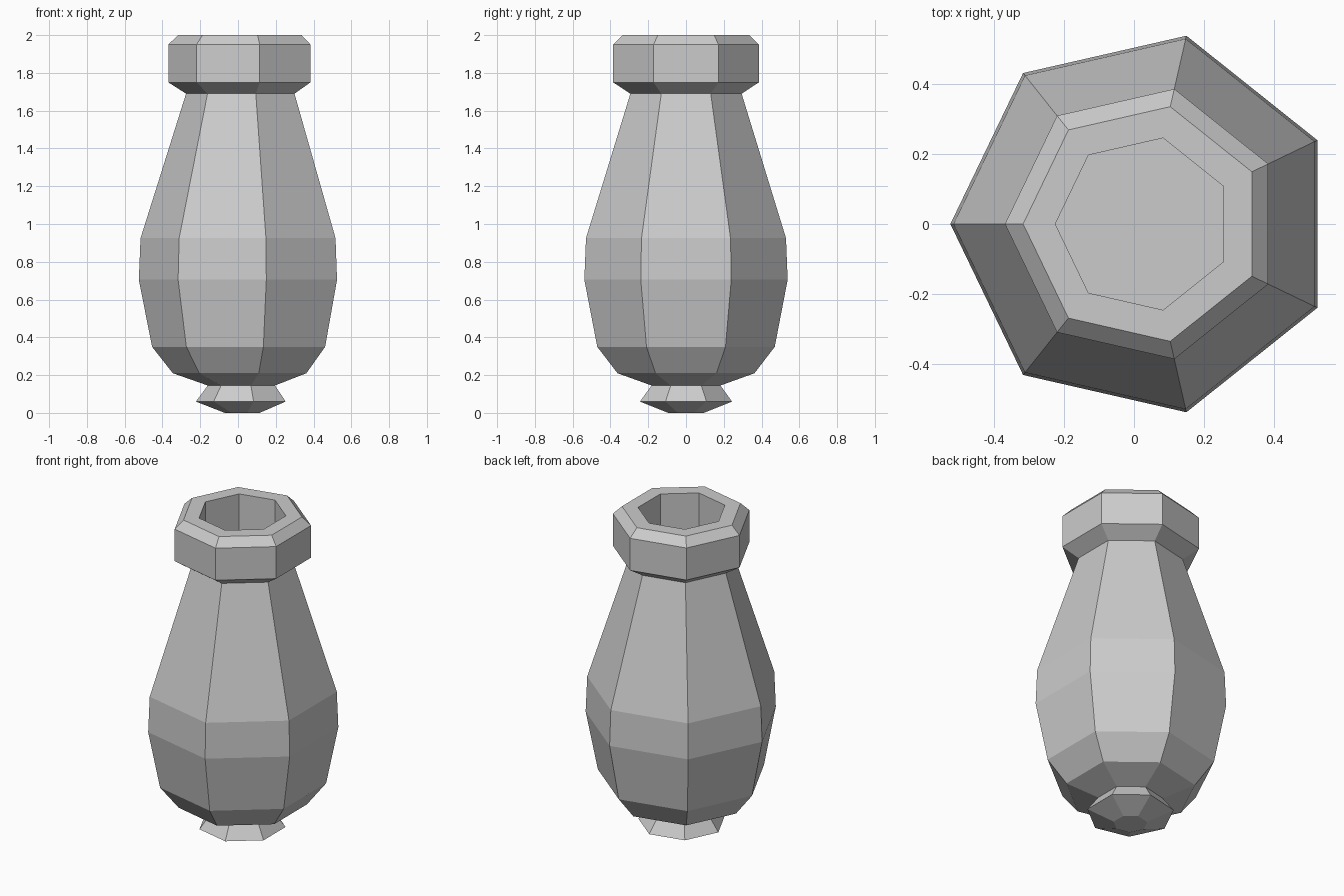
import bpy
import bmesh
from math import cos, sin, pi

SIDES = 7
OFFSET_X = 0.027  # centres the bounds of the odd-sided outline

default_cube = bpy.data.objects.get("Cube")
if default_cube:
    bpy.data.objects.remove(default_cube, do_unlink=True)

# Single clay colour
clay = bpy.data.materials.new("grey_clay")
clay.use_nodes = True
clay.diffuse_color = (0.6, 0.6, 0.6, 1)
shader = next(n for n in clay.node_tree.nodes if n.type == "BSDF_PRINCIPLED")
shader.inputs["Base Color"].default_value = clay.diffuse_color


def lathe(name, profile, cap_start=False, cap_end=False):
    """Sweep (radius, height) points around a seven-sided outline."""
    bm = bmesh.new()
    rings = []
    for radius, z in profile:
        angles = [pi + 2 * pi * i / SIDES for i in range(SIDES)]
        rings.append([bm.verts.new((OFFSET_X + radius * cos(a), radius * sin(a), z))
                      for a in angles])
    for low, high in zip(rings, rings[1:]):
        for i in range(SIDES):
            j = (i + 1) % SIDES
            bm.faces.new((low[i], low[j], high[j], high[i]))
    if cap_start:
        bm.faces.new(rings[0][::-1])
    if cap_end:
        bm.faces.new(rings[-1])
    mesh = bpy.data.meshes.new(name)
    bm.to_mesh(mesh)
    bm.free()
    mesh.materials.append(clay)
    obj = bpy.data.objects.new(name, mesh)
    bpy.context.collection.objects.link(obj)
    return obj


# Small flared foot with a closed underside
lathe("foot", [(0.097, 0), (0.25, 0.06), (0.187, 0.145)], cap_start=True)

# Rounded belly tapering up to the neck
lathe("body", [(0.187, 0.145), (0.372, 0.21), (0.482, 0.35), (0.552, 0.705),
               (0.543, 0.925), (0.302, 1.69)])

# Bevelled collar with a straight well and a flat floor inside
lathe("collar", [(0.302, 1.69), (0.396, 1.75), (0.396, 1.95), (0.344, 2),
                 (0.252, 2), (0.252, 1.65)], cap_end=True)
